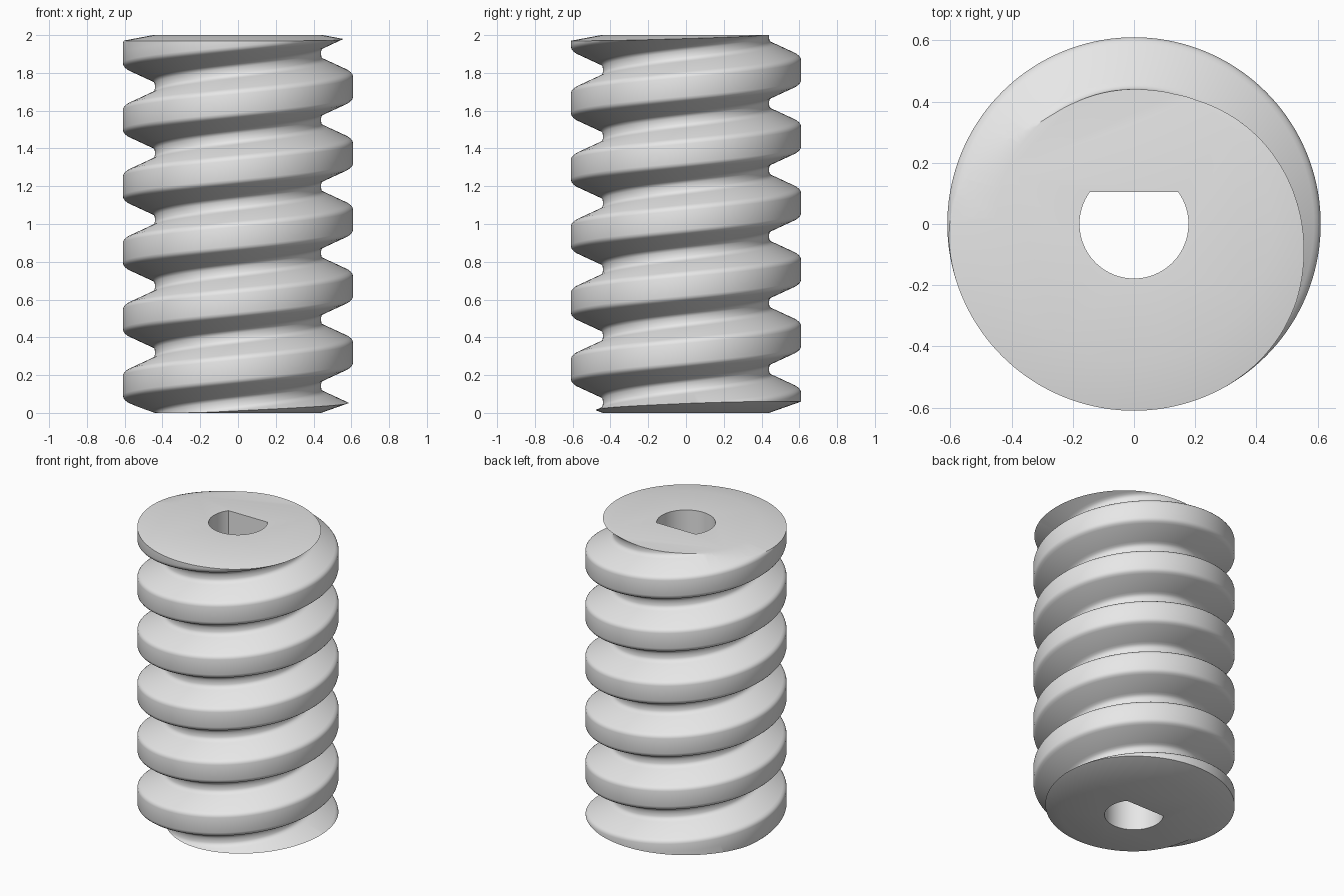
import bpy, bmesh, math

cube = bpy.data.objects.get("Cube")
if cube:
    bpy.data.objects.remove(cube, do_unlink=True)

PITCH = 0.352
STEPS = 144
TURNS = 9
CREST_Z = 1.727 - 7 * PITCH   # lowest crest on the +x side

steel = bpy.data.materials.new("plain grey")
steel.use_nodes = True
steel.diffuse_color = (0.8, 0.8, 0.8, 1)
steel.node_tree.nodes["Principled BSDF"].inputs["Base Color"].default_value = (0.8, 0.8, 0.8, 1)


def finish(name, bm):
    bmesh.ops.recalc_face_normals(bm, faces=bm.faces)
    mesh = bpy.data.meshes.new(name)
    bm.to_mesh(mesh)
    bm.free()
    mesh.materials.append(steel)
    obj = bpy.data.objects.new(name, mesh)
    bpy.context.collection.objects.link(obj)
    return obj


def stacked_rings(name, rings):
    """Solid made of equal-count point loops joined from bottom to top."""
    bm = bmesh.new()
    loops = [[bm.verts.new(p) for p in ring] for ring in rings]
    for low, high in zip(loops, loops[1:]):
        for i in range(len(low)):
            j = (i + 1) % len(low)
            bm.faces.new((low[i], low[j], high[j], high[i]))
    bm.faces.new(loops[0][::-1])
    bm.faces.new(loops[-1])
    return finish(name, bm)


def circle(r, z):
    return [(r * math.cos(2 * math.pi * i / STEPS), r * math.sin(2 * math.pi * i / STEPS), z)
            for i in range(STEPS)]


def cut(target, helper, operation):
    helper.hide_render = True
    mod = target.modifiers.new(operation, "BOOLEAN")
    mod.operation = operation
    mod.solver = "EXACT"
    mod.object = helper
    bpy.context.view_layer.objects.active = target
    bpy.ops.object.modifier_apply(modifier=mod.name)
    bpy.data.objects.remove(helper, do_unlink=True)


# Thread cross-section: (axial offset from crest centre, radius), rounded crest and root
half = [(0, 0.61), (0.05, 0.61), (0.062, 0.607), (0.071, 0.6), (0.08, 0.588),
        (0.134, 0.468), (0.141, 0.454), (0.15, 0.445), (0.16, 0.441), (PITCH / 2, 0.44)]
profile = [(-u, r) for u, r in reversed(half)] + half[1:-1]
n = len(profile)
rows = n * TURNS + 1

# Helical body, overlong at both ends
bm = bmesh.new()
columns = []
for i in range(STEPS):
    a = 2 * math.pi * i / STEPS
    column = []
    for k in range(rows + (n if i == 0 else 0)):
        u, r = profile[k % n]
        z = CREST_Z + PITCH * (i / STEPS + k // n) + u
        column.append(bm.verts.new((r * math.cos(a), r * math.sin(a), z)))
    columns.append(column)
columns.append(columns[0][n:])   # the seam joins one pitch higher

for left, right in zip(columns, columns[1:]):
    for k in range(rows - 1):
        bm.faces.new((left[k], right[k], right[k + 1], left[k + 1]))

for k in (0, rows - 1):
    rim = [c[k] for c in columns] + columns[0][k + 1:k + n][::-1]
    centre = bm.verts.new((0, 0, rim[0].co.z))
    for p, q in zip(rim, rim[1:] + rim[:1]):
        bm.faces.new((centre, p, q))
worm = finish("worm_thread", bm)

# Shallow conical ends
envelope = stacked_rings("end_trim", [circle(0.44, 0), circle(0.7, 0.092),
                                      circle(0.7, 1.953), circle(0.45, 2)])
cut(worm, envelope, "INTERSECT")

# D-shaped shaft hole with its flat toward the back
BORE, FLAT = 0.178, 0.105
start = math.asin(FLAT / BORE)
sweep = math.pi + 2 * start
outline = [(BORE * math.cos(t), BORE * math.sin(t))
           for t in (math.pi - start + sweep * i / 64 for i in range(65))]
bore = stacked_rings("bore_cutter", [[(x, y, z) for x, y in outline] for z in (-0.2, 2.2)])
cut(worm, bore, "DIFFERENCE")

# Smooth flanks, sharp end edges
bpy.ops.object.select_all(action="DESELECT")
worm.select_set(True)
bpy.context.view_layer.objects.active = worm
bpy.ops.object.shade_smooth_by_angle(angle=math.radians(30))
